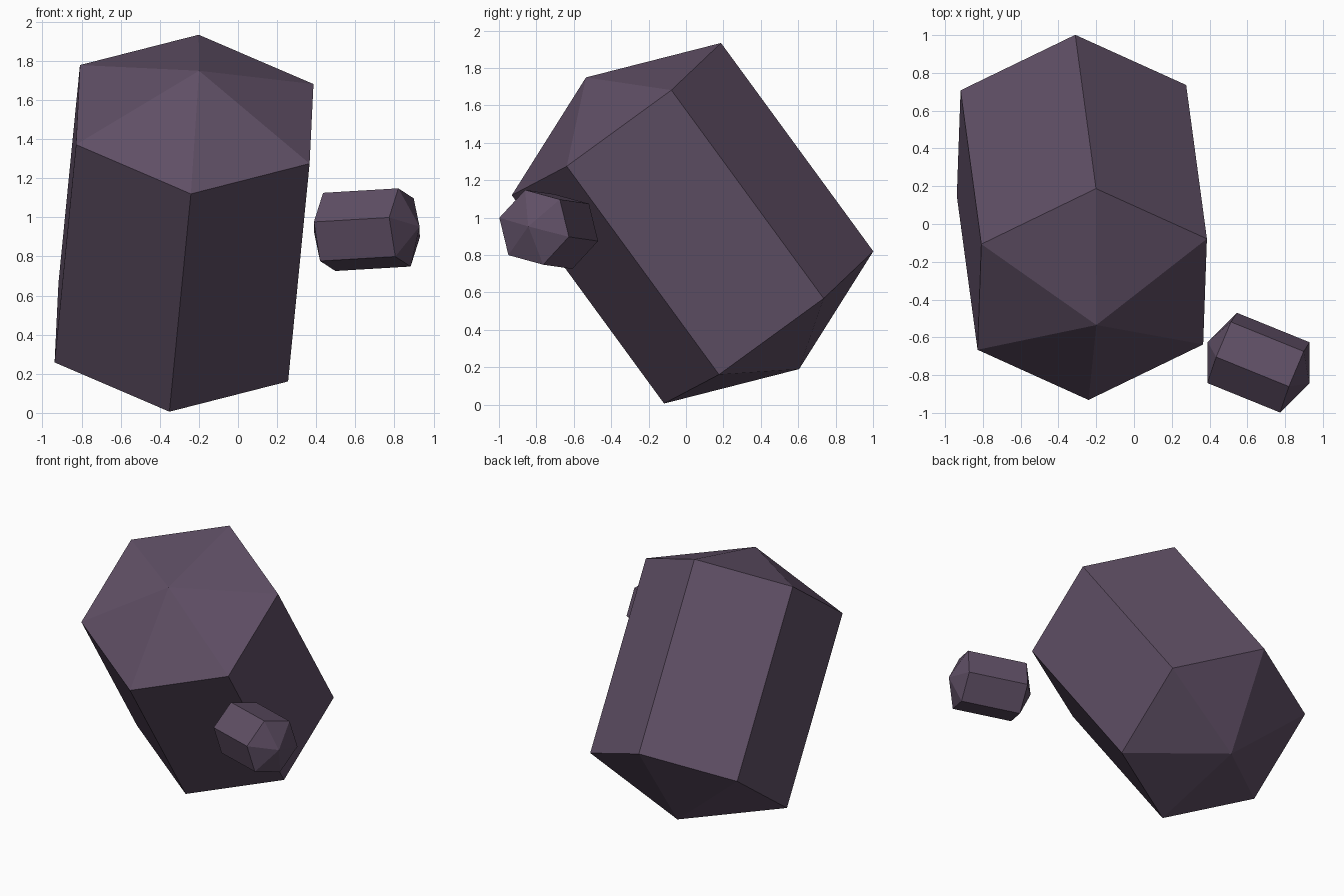
import bpy, bmesh, math
from mathutils import Vector

if "Cube" in bpy.data.objects:
    bpy.data.objects.remove(bpy.data.objects["Cube"])

mat = bpy.data.materials.new("dusky purple")
mat.diffuse_color = (0.115, 0.078, 0.13, 1)
mat.use_nodes = True
mat.node_tree.nodes["Principled BSDF"].inputs["Base Color"].default_value = mat.diffuse_color


def crystal(name, centre, axis, spoke, radius):
    """Six-sided prism of length 2r with a shallow pyramid on each end."""
    c, n = Vector(centre), Vector(axis).normalized()
    u = Vector(spoke)
    u = (u - n * u.dot(n)).normalized()   # direction of the first corner
    v = n.cross(u)
    bm = bmesh.new()
    rings, tips = [], []
    for s in (-1, 1):
        rings.append([bm.verts.new(c + radius * (n * s + u * math.cos(i * math.pi / 3)
                                                 + v * math.sin(i * math.pi / 3)))
                      for i in range(6)])
        tips.append(bm.verts.new(c + n * s * 1.4 * radius))
    low, high = rings
    for i in range(6):
        j = (i + 1) % 6
        bm.faces.new((low[i], low[j], high[j], high[i]))   # side
        bm.faces.new((high[i], high[j], tips[1]))          # top point
        bm.faces.new((low[j], low[i], tips[0]))            # bottom point
    bmesh.ops.recalc_face_normals(bm, faces=bm.faces)
    mesh = bpy.data.meshes.new(name)
    bm.to_mesh(mesh)
    bm.free()
    mesh.materials.append(mat)
    ob = bpy.data.objects.new(name, mesh)
    bpy.context.collection.objects.link(ob)


crystal("large_crystal", (-0.276, 0.035, 0.97), (0.11, -0.815, 1.115), (0.02, 0.5575, 0.408), 0.692)
crystal("small_crystal", (0.659, -0.734, 0.937), (0.387, -0.157, 0.023), (-0.0325, -0.0475, 0.1985), 0.208)
